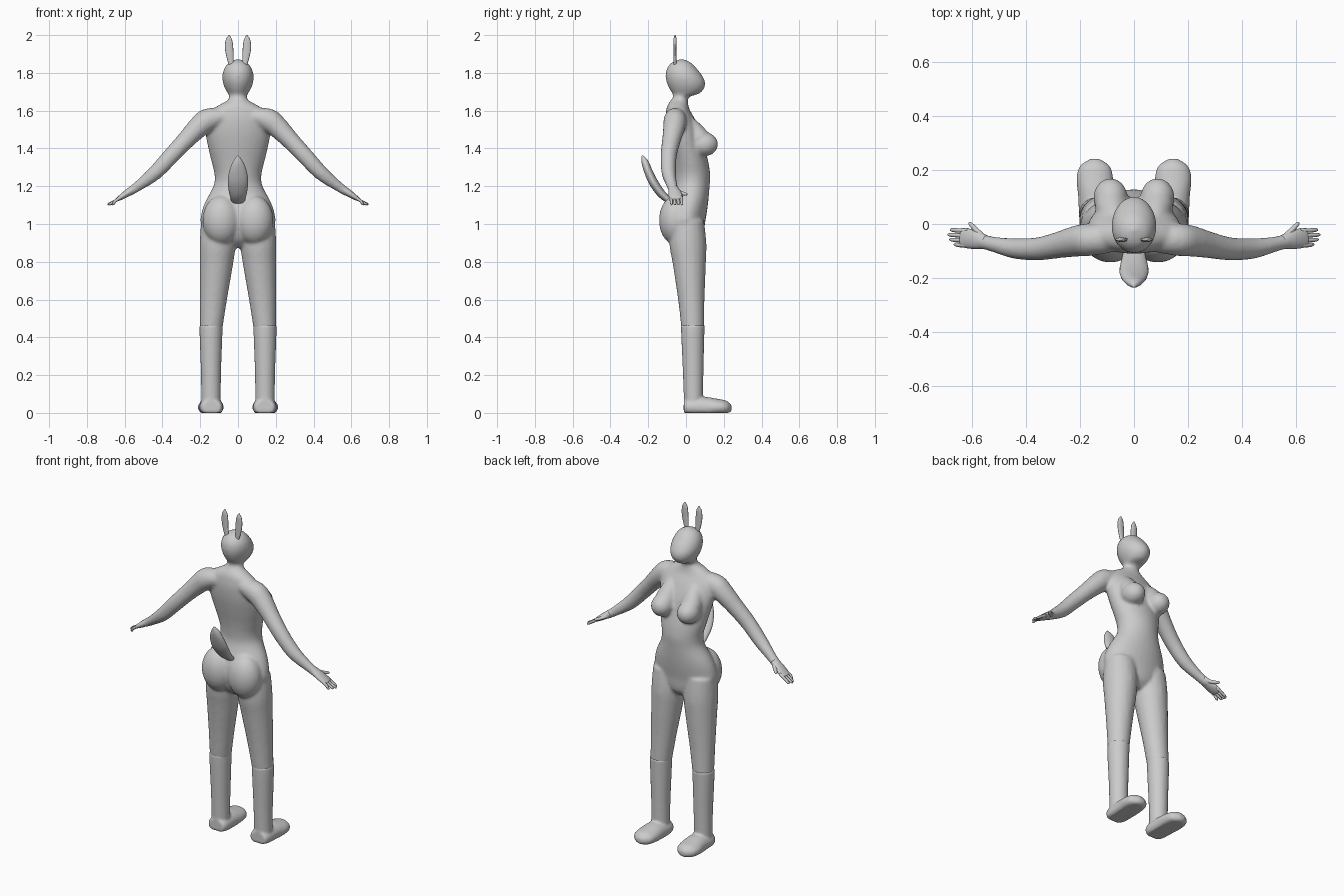
import bpy, bmesh, math
from mathutils import Vector, Matrix

grey = bpy.data.materials.new("plain grey")
grey.diffuse_color = (0.6, 0.6, 0.6, 1)


def smooth_path(rows, steps):
    """Catmull-Rom through rows of numbers."""
    out = []
    for i in range(len(rows) - 1):
        p = [rows[max(0, min(len(rows) - 1, i + k))] for k in (-1, 0, 1, 2)]
        for s in range(steps):
            t = s / steps
            out.append([0.5 * (2 * b + (c - a) * t + (2 * a - 5 * b + 4 * c - d) * t * t
                               + (3 * b - a - 3 * c + d) * t ** 3) for a, b, c, d in zip(*p)])
    return out + [list(rows[-1])]


def tube(bm, rows, side=(1, 0, 0), axis=None, sides=20, steps=4):
    """Loft of ellipses; each row is x, y, z, radius along side, radius across."""
    rows = smooth_path(rows, steps)
    pts = [Vector(r[:3]) for r in rows]
    rings = []
    for i, r in enumerate(rows):
        t = Vector(axis) if axis else (pts[min(i + 1, len(pts) - 1)] - pts[max(i - 1, 0)]).normalized()
        u = Vector(side)
        u = (u - t * u.dot(t)).normalized()
        v = t.cross(u)
        ru, rv = max(r[3], 0.002), max(r[4], 0.002)
        rings.append([bm.verts.new(pts[i] + u * ru * math.cos(a) + v * rv * math.sin(a))
                      for a in (2 * math.pi * k / sides for k in range(sides))])
    for a, b in zip(rings, rings[1:]):
        for k in range(sides):
            n = (k + 1) % sides
            bm.faces.new((a[k], a[n], b[n], b[k]))
    bm.faces.new(rings[0][::-1])
    bm.faces.new(rings[-1])


def ball(bm, centre, radii):
    m = Matrix.Translation(centre) @ Matrix.Diagonal((*radii, 1))
    bmesh.ops.create_uvsphere(bm, u_segments=24, v_segments=16, radius=1, matrix=m)


def finish(name, bm, voxel=0, relax=0):
    bmesh.ops.recalc_face_normals(bm, faces=bm.faces)
    me = bpy.data.meshes.new(name)
    bm.to_mesh(me)
    bm.free()
    me.materials.append(grey)
    ob = bpy.data.objects.new(name, me)
    bpy.context.collection.objects.link(ob)
    for p in me.polygons:
        p.use_smooth = True
    if voxel:  # fuse overlapping volumes into one skin
        rm = ob.modifiers.new("fuse", 'REMESH')
        rm.mode, rm.voxel_size, rm.use_smooth_shade = 'VOXEL', voxel, True
        sm = ob.modifiers.new("relax", 'SMOOTH')
        sm.factor, sm.iterations = 0.5, relax
    return ob


UP = (0, 0, 1)

# body: torso, neck and head as z, half width, back y, front y
profile = [(0.875, .04, -.03, .05), (0.92, .14, -.08, .09), (1.0, .195, -.105, .1),
           (1.06, .193, -.105, .11), (1.12, .172, -.09, .118), (1.2, .13, -.065, .125),
           (1.26, .124, -.065, .128), (1.33, .14, -.075, .118), (1.4, .157, -.09, .1),
           (1.48, .172, -.105, .08), (1.55, .17, -.11, .05), (1.6, .145, -.105, .022),
           (1.63, .1, -.097, .012), (1.655, .056, -.08, .01), (1.675, .046, -.068, .02),
           (1.69, .053, -.072, .07), (1.72, .07, -.09, .097), (1.755, .081, -.104, .1),
           (1.79, .082, -.108, .083), (1.825, .072, -.1, .055), (1.855, .048, -.075, .025),
           (1.872, .01, -.035, -.01)]
bm = bmesh.new()
tube(bm, [(0, (b + f) / 2, z, w, (f - b) / 2) for z, w, b, f in profile], axis=UP, sides=32)
for s in (-1, 1):
    # bust
    tube(bm, [(s * .07, -.02, 1.57, .03, .03), (s * .077, .025, 1.51, .05, .05),
              (s * .085, .07, 1.45, .062, .06)])
    ball(bm, (s * .087, .095, 1.422), (.064, .075, .064))
    # buttocks
    ball(bm, (s * .088, -.055, 1.02), (.1, .088, .13))
    # thighs
    tube(bm, [(s * .105, .01, 1.02, .09, .085), (s * .107, .01, .9, .096, .098),
              (s * .115, .018, .78, .088, .087), (s * .13, .028, .6, .072, .07),
              (s * .142, .036, .44, .059, .06)], axis=UP)
    # arms
    tube(bm, [(s * .08, -.055, 1.57, .05, .045), (s * .16, -.058, 1.55, .06, .062),
              (s * .21, -.063, 1.512, .058, .057), (s * .28, -.078, 1.44, .049, .048),
              (s * .355, -.092, 1.36, .043, .044), (s * .44, -.091, 1.27, .038, .039),
              (s * .53, -.073, 1.2, .028, .027), (s * .58, -.06, 1.167, .03, .022)], side=(0, 1, 0))
finish("body", bm, 0.009, 6)

for s, tag in ((-1, "left"), (1, "right")):
    # lower leg and foot, with a flat sole
    bm = bmesh.new()
    tube(bm, [(s * .142, .036, .465, .061, .063), (s * .143, .036, .4, .06, .061),
              (s * .143, .038, .2, .053, .054), (s * .143, .04, .03, .052, .05)], axis=UP)
    tube(bm, [(s * .141, -.012, .03, .05, .04), (s * .141, .02, .03, .062, .05),
              (s * .142, .1, .03, .065, .055), (s * .145, .17, .03, .068, .044),
              (s * .145, .215, .028, .055, .036), (s * .145, .241, .025, .018, .015)], axis=(0, 1, 0))
    for v in bm.verts:
        v.co.z = max(v.co.z, 0)
    finish(tag + "_lower_leg", bm, 0.007, 3)

    # hand with four fingers and a thumb
    bm = bmesh.new()
    tube(bm, [(s * .55, -.067, 1.187, .026, .022), (s * .59, -.058, 1.161, .035, .019),
              (s * .625, -.052, 1.138, .036, .013), (s * .642, -.05, 1.128, .03, .008)],
         side=(0, 1, 0), sides=16)
    for k in range(4):
        y = -.078 + .018 * k
        x = (.668, .684, .69, .682)[k]
        tube(bm, [(s * .615, y, 1.144, .009, .009), (s * .65, y, 1.122, .008, .008),
                  (s * (x - .008), y + .002, 1.106, .007, .007), (s * x, y + .002, 1.102, .002, .002)],
             side=(0, 1, 0), sides=8, steps=2)
    tube(bm, [(s * .555, -.055, 1.18, .014, .014), (s * .58, -.028, 1.165, .011, .011),
              (s * .605, -.001, 1.158, .008, .008), (s * .611, .007, 1.157, .002, .002)],
         side=UP, sides=10, steps=2)
    finish(tag + "_hand", bm)

    # ears
    bm = bmesh.new()
    tube(bm, [(s * .034, -.058, 1.835, .012, .008), (s * .042, -.058, 1.88, .018, .008),
              (s * .047, -.058, 1.93, .022, .008), (s * .048, -.058, 1.975, .017, .008),
              (s * .047, -.058, 2.0, .002, .003)], axis=UP, sides=16)
    finish(tag + "_ear", bm)

# upturned tail
bm = bmesh.new()
tube(bm, [(0, -.085, 1.12, .035, .016), (0, -.13, 1.16, .046, .022), (0, -.172, 1.22, .054, .024),
          (0, -.2, 1.28, .046, .022), (0, -.218, 1.33, .027, .018), (0, -.232, 1.362, .003, .004)])
finish("tail", bm)
